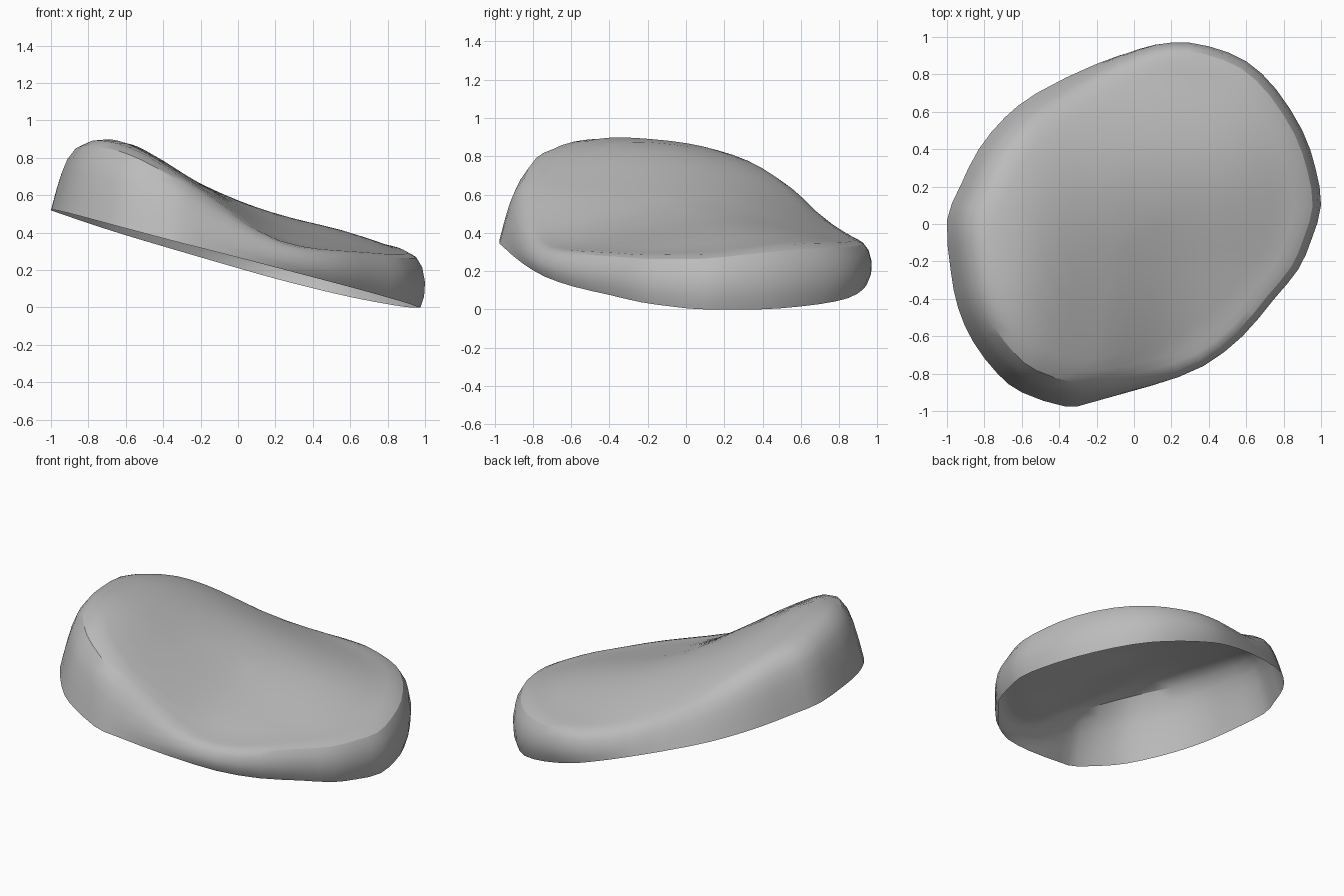
import bpy
import bmesh
from mathutils import Vector

cube = bpy.data.objects.get("Cube")
if cube:
    bpy.data.objects.remove(cube)

# Plan outline of the shell, anticlockwise
OUTLINE = [(1, .1), (.97, .3), (.9, .5), (.76, .72), (.6, .87), (.4, .95), (.2, .975),
           (.03, .945), (-.2, .86), (-.52, .7), (-.69, .57), (-.83, .4), (-.93, .2),
           (-1, .02), (-.98, -.25), (-.94, -.45), (-.86, -.63), (-.73, -.8), (-.6, -.9),
           (-.37, -.975), (-.22, -.955), (.1, -.87), (.37, -.76), (.58, -.6), (.75, -.4),
           (.88, -.24), (.95, -.08)]
# Crown heights: rows run front to back, columns right to left
CROWN = [(.85, .85, .63, .33, .22, .15),
         (.89, .88, .66, .44, .32, .22),
         (.83, .775, .63, .50, .40, .26),
         (.60, .50, .41, .36, .32, .27)]
# Wall sections as (plan scale, share of height): leaning on one side, upright on the other
LEANING = [(1, 0), (.985, .16), (.97, .32), (.945, .55), (.915, .75), (.87, .91), (.81, .98)]
UPRIGHT = [(.975, 0), (.995, .2), (1, .45), (.985, .72), (.955, .89), (.91, .97), (.86, 1)]
INNER = [.74, .62, .5, .38, .26, .13]


def spline(a, b, c, d, t):
    """Smooth curve from b to c."""
    return b + t / 2 * (c - a + t * (2 * a - 5 * b + 4 * c - d + t * (3 * (b - c) + d - a)))


def sample(values, t):
    """Smooth value along an evenly spaced row."""
    last = len(values) - 1
    t = min(max(t, 0), last)
    i = min(int(t), last - 1)
    ends = [2 * values[0] - values[1], *values, 2 * values[-1] - values[-2]]
    return spline(*ends[i:i + 4], t - i)


def crown(x, y):
    return sample([sample(row, (x + 1) / .4) for row in CROWN], (y + .9) / .6)


def rim(x, y):
    return max(0, .26 - .26 * x - .03 * y - .025 * y * y)


# Outline with a midpoint added to each span
plan = []
count = len(OUTLINE)
for i in range(count):
    a, b, c, d = (Vector(OUTLINE[(i + k) % count]) for k in (-1, 0, 1, 2))
    plan += [b, spline(a, b, c, d, .5)]

# Open-bottomed shell: wall rings, then crown rings, then the middle
bm = bmesh.new()
rings = []
for k in range(len(LEANING) + len(INNER)):
    ring = []
    for p in plan:
        base = rim(*p)
        if k < len(LEANING):
            lean = min(max((.3 - p.x) / .6, 0), 1)
            scale, share = Vector(UPRIGHT[k]).lerp(Vector(LEANING[k]), lean)
        else:
            scale, share = INNER[k - len(LEANING)], 1
        x, y = p * scale
        top = crown(*(p * min(scale, .86)))
        ring.append(bm.verts.new((x, y, base + share * (top - base))))
    rings.append(ring)
middle = bm.verts.new((0, 0, crown(0, 0)))

for lower, upper in zip(rings, rings[1:]):
    for i in range(len(plan)):
        bm.faces.new((lower[i - 1], lower[i], upper[i], upper[i - 1]))
for i in range(len(plan)):
    bm.faces.new((rings[-1][i - 1], rings[-1][i], middle))

mesh = bpy.data.meshes.new("shell")
bm.to_mesh(mesh)
bm.free()
shell = bpy.data.objects.new("shell", mesh)
bpy.context.collection.objects.link(shell)

# Plain grey finish
grey = bpy.data.materials.new("light grey")
grey.use_nodes = True
colour = (.5, .5, .5, 1)
grey.diffuse_color = colour
grey.node_tree.nodes["Principled BSDF"].inputs["Base Color"].default_value = colour
mesh.materials.append(grey)

bpy.context.view_layer.objects.active = shell
shell.select_set(True)
bpy.ops.object.shade_smooth_by_angle()
